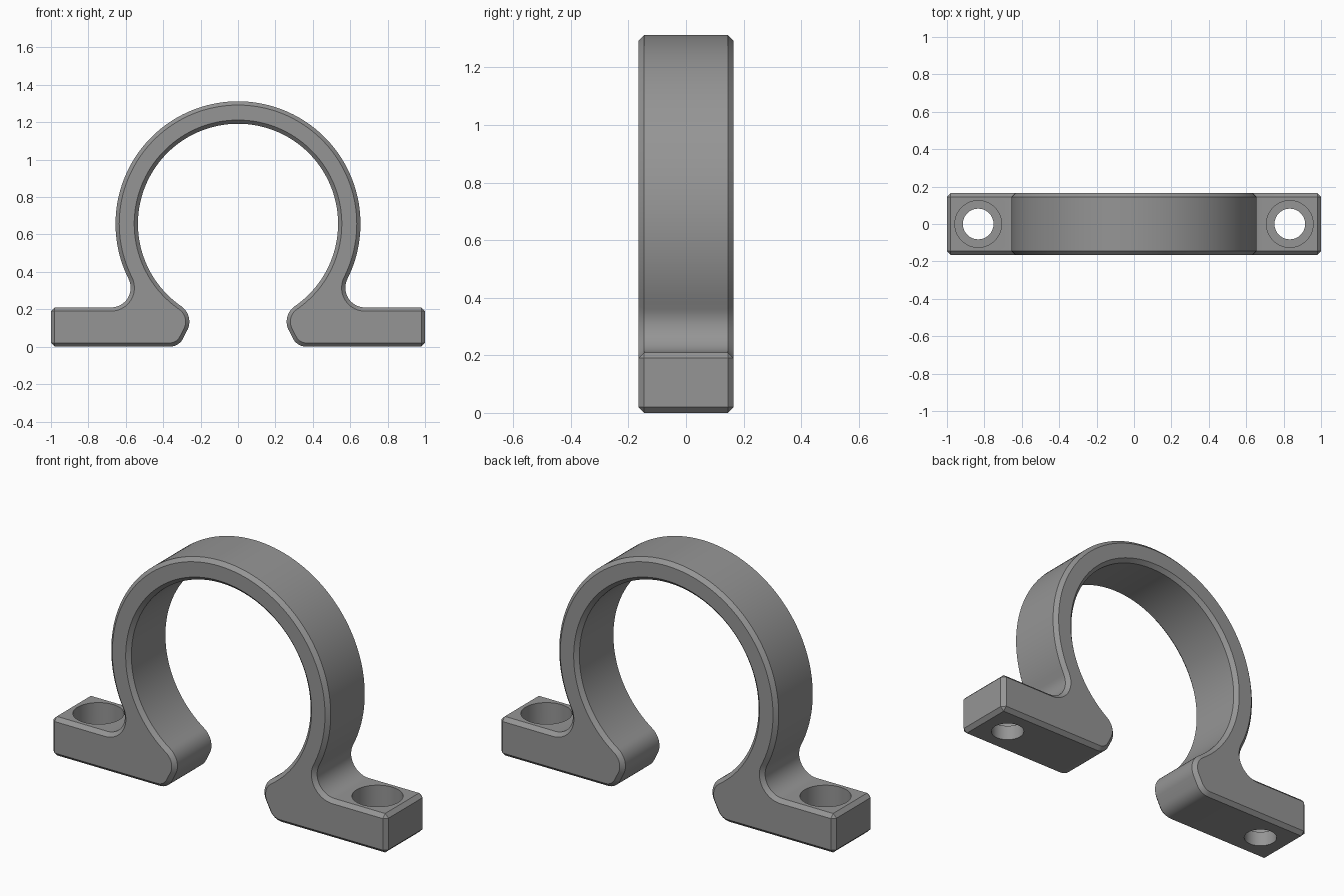
import bpy, bmesh, math

if "Cube" in bpy.data.objects:
    bpy.data.objects.remove(bpy.data.objects["Cube"])

R_OUT, R_IN, CZ = 0.655, 0.535, 0.657      # ring radii and centre height
FOOT, FILLET, LIP, TOE = 0.21, 0.105, 0.10, 0.08
HALF, CH = 0.165, 0.02                     # half depth and chamfer width


def arc(cx, cz, r, a0, a1, n):
    return [(cx + r * math.cos(a0 + (a1 - a0) * i / n),
             cz + r * math.sin(a0 + (a1 - a0) * i / n)) for i in range(n + 1)]


def half_profile(d):
    """Right half of the clamp outline, inset by d."""
    fz = FOOT + FILLET
    fx = math.sqrt((R_OUT + FILLET) ** 2 - (CZ - fz) ** 2)
    fa = math.atan2(fz - CZ, fx)
    lx = 0.36
    lz = CZ - math.sqrt((R_IN + LIP) ** 2 - lx ** 2)
    la = math.atan2(lz - CZ, lx)
    up, down, tilt = math.pi / 2, 1.5 * math.pi, math.radians(204)
    p = arc(0, CZ, R_OUT - d, up, fa, 48)                     # outer ring
    p += arc(fx, fz, FILLET + d, fa + math.pi, down, 14)[1:]  # concave fillet
    p += [(1 - CH, FOOT - d), (1 - d, FOOT - CH), (1 - d, CH), (1 - CH, d)]
    p += arc(0.365, TOE, TOE - d, down, tilt, 8)              # toe rounding
    p += arc(lx, lz, LIP - d, tilt, la + math.pi, 10)         # lip rounding
    p += arc(0, CZ, R_IN + d, la, up, 56)[1:]                 # inner ring
    return p


def full_profile(d):
    h = half_profile(d)
    return h + [(-x, z) for x, z in reversed(h[1:-1])]


# Clamp body: chamfered extrusion of the outline
bm = bmesh.new()
loops = [[bm.verts.new((x, y, z)) for x, z in full_profile(d)]
         for y, d in ((-HALF, CH), (-HALF + CH, 0), (HALF - CH, 0), (HALF, CH))]
n = len(loops[0])
for a, b in zip(loops, loops[1:]):
    for i in range(n):
        j = (i + 1) % n
        bm.faces.new((a[i], a[j], b[j], b[i]))
bm.faces.new(loops[0])
bm.faces.new(loops[-1])
bmesh.ops.remove_doubles(bm, verts=bm.verts, dist=1e-5)
bmesh.ops.recalc_face_normals(bm, faces=bm.faces)
mesh = bpy.data.meshes.new("pipe_clamp")
bm.to_mesh(mesh)
bm.free()
clamp = bpy.data.objects.new("pipe_clamp", mesh)
bpy.context.collection.objects.link(clamp)

grey = bpy.data.materials.new("grey")
grey.diffuse_color = (0.30, 0.30, 0.30, 1)
grey.use_nodes = True
grey.node_tree.nodes["Principled BSDF"].inputs["Base Color"].default_value = grey.diffuse_color
mesh.materials.append(grey)

# Counterbored screw holes in both feet
bpy.context.view_layer.objects.active = clamp
for side in (-1, 1):
    for name, r, z0, z1 in (("screw_hole", 0.082, -0.1, 0.4), ("counterbore", 0.125, 0.08, 0.4)):
        bpy.ops.mesh.primitive_cylinder_add(vertices=48, radius=r, depth=z1 - z0,
                                            location=(side * 0.833, 0, (z0 + z1) / 2))
        cutter = bpy.context.object
        cutter.name = name + "_cutter"
        cutter.hide_render = True
        bpy.context.view_layer.objects.active = clamp
        mod = clamp.modifiers.new(name, 'BOOLEAN')
        mod.operation, mod.solver, mod.object = 'DIFFERENCE', 'EXACT', cutter
        bpy.ops.object.modifier_apply(modifier=mod.name)
        bpy.data.objects.remove(cutter, do_unlink=True)

bpy.ops.object.select_all(action='DESELECT')
clamp.select_set(True)
bpy.context.view_layer.objects.active = clamp
bpy.ops.object.shade_smooth_by_angle(angle=math.radians(25))
